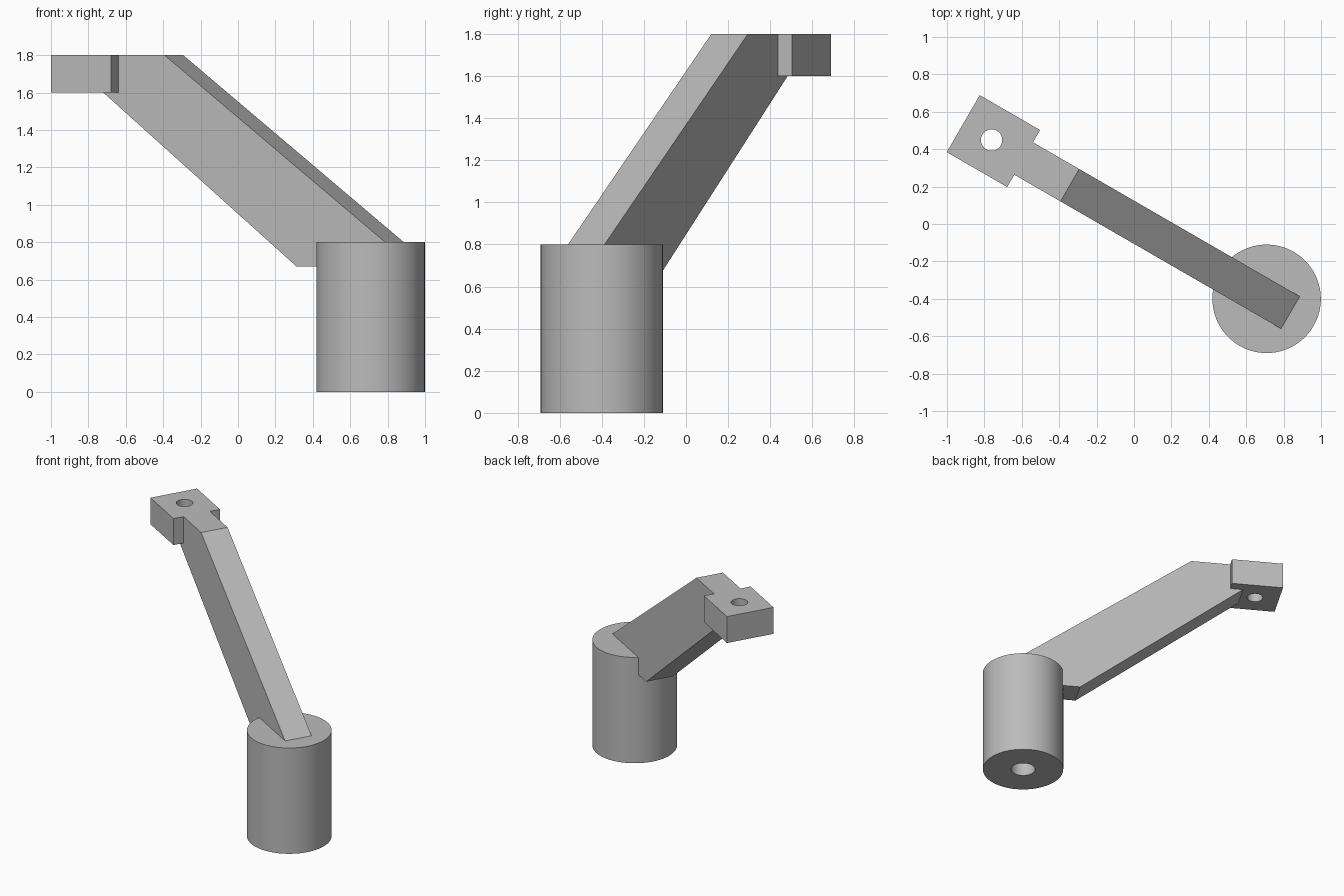
import bpy, bmesh, math

if "Cube" in bpy.data.objects:
    bpy.data.objects.remove(bpy.data.objects["Cube"], do_unlink=True)

# One plain grey for the whole bracket
grey = bpy.data.materials.new("plain grey")
grey.use_nodes = True
grey.diffuse_color = (0.5, 0.5, 0.5, 1)
grey.node_tree.nodes["Principled BSDF"].inputs["Base Color"].default_value = (0.5, 0.5, 0.5, 1)

# Every part is modelled along local x, with the post axis as origin
POST = (0.709, -0.4, 0)
HEADING = math.radians(150)


def add_object(name, bm):
    bmesh.ops.recalc_face_normals(bm, faces=bm.faces)
    mesh = bpy.data.meshes.new(name)
    bm.to_mesh(mesh)
    bm.free()
    mesh.materials.append(grey)
    obj = bpy.data.objects.new(name, mesh)
    bpy.context.collection.objects.link(obj)
    obj.location = POST
    obj.rotation_euler.z = HEADING
    return obj


def select_only(obj):
    bpy.ops.object.select_all(action="DESELECT")
    obj.select_set(True)
    bpy.context.view_layer.objects.active = obj


def smooth(obj):
    select_only(obj)
    bpy.ops.object.shade_smooth_by_angle(angle=math.radians(30))


def extrude_side(name, profile, width):
    """Extrude an x-z profile to a width centred on y = 0."""
    bm = bmesh.new()
    face = bm.faces.new([bm.verts.new((x, -width / 2, z)) for x, z in profile])
    out = bmesh.ops.extrude_face_region(bm, geom=[face])
    verts = [g for g in out["geom"] if isinstance(g, bmesh.types.BMVert)]
    bmesh.ops.translate(bm, verts=verts, vec=(0, width, 0))
    return add_object(name, bm)


def lathe(name, profile, steps=64):
    """Spin an r-z profile about the vertical axis."""
    bm = bmesh.new()
    verts = [bm.verts.new((r, 0, z)) for r, z in profile]
    edges = [bm.edges.new(pair) for pair in zip(verts, verts[1:])]
    bmesh.ops.spin(bm, geom=verts + edges, cent=(0, 0, 0), axis=(0, 0, 1),
                   angle=math.tau, steps=steps)
    bmesh.ops.remove_doubles(bm, verts=bm.verts, dist=0.0001)
    return add_object(name, bm)


# Round post with a blind bore in its underside
post = lathe("post", [(0, 0.6), (0.087, 0.6), (0.087, 0), (0.29, 0), (0.29, 0.8), (0, 0.8)])
smooth(post)

# Sloping arm, level at its top and at its foot
extrude_side("arm", [(-0.147, 0.8), (1.215, 1.8), (1.5, 1.8), (1.5, 1.6),
                     (1.593, 1.6), (0.4, 0.67), (0.2, 0.67)], 0.2)

# Mounting head with a vertical through hole
head = extrude_side("mounting_head", [(1.5, 1.6), (1.873, 1.6), (1.873, 1.8), (1.5, 1.8)], 0.352)
bm = bmesh.new()
bmesh.ops.create_cone(bm, cap_ends=True, segments=48, radius1=0.057, radius2=0.057, depth=0.6)
bmesh.ops.translate(bm, verts=bm.verts, vec=(1.698, 0, 1.7))
cutter = add_object("hole_cutter", bm)
cutter.hide_render = True
cut = head.modifiers.new("hole", "BOOLEAN")
cut.operation = "DIFFERENCE"
cut.solver = "EXACT"
cut.object = cutter
select_only(head)
bpy.ops.object.modifier_apply(modifier=cut.name)
bpy.data.objects.remove(cutter, do_unlink=True)
smooth(head)
